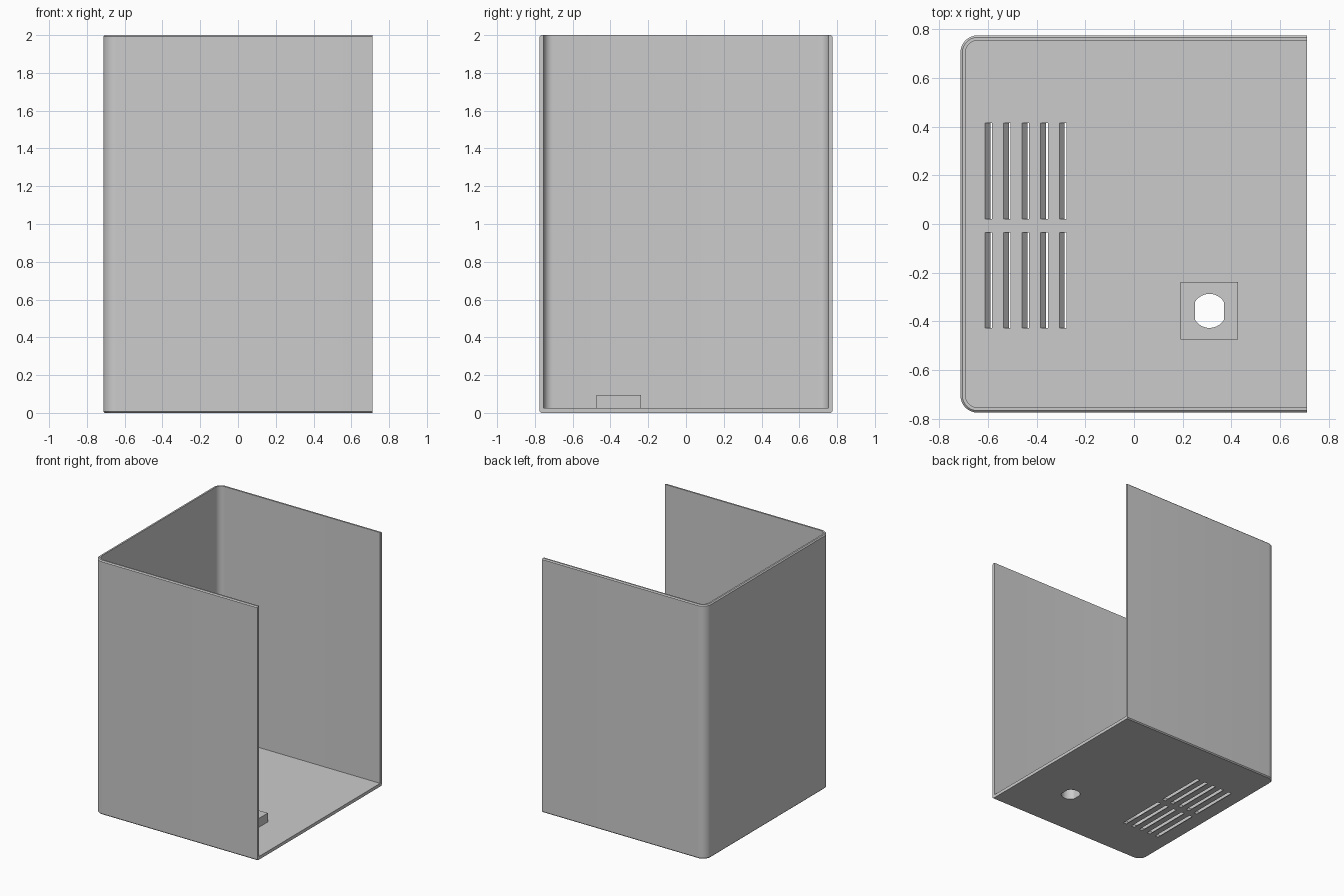
import bpy, bmesh, math

if "Cube" in bpy.data.objects:
    bpy.data.objects.remove(bpy.data.objects["Cube"])

X0, X1, Y = -0.713, 0.711, 0.775     # outer extents, open on the +x side
WALL, FLOOR, HEIGHT, RADIUS, EDGE = 0.021, 0.025, 2.0, 0.07, 0.008

grey = bpy.data.materials.new("light grey")
grey.diffuse_color = (0.6, 0.6, 0.6, 1)
grey.use_nodes = True
grey.node_tree.nodes["Principled BSDF"].inputs["Base Color"].default_value = grey.diffuse_color


def finish(name, bm):
    bmesh.ops.recalc_face_normals(bm, faces=bm.faces)
    mesh = bpy.data.meshes.new(name)
    bm.to_mesh(mesh)
    bm.free()
    mesh.materials.append(grey)
    ob = bpy.data.objects.new(name, mesh)
    bpy.context.collection.objects.link(ob)
    return ob


def outline(inset, z):
    """U-shaped wall line with two rounded corners, open towards +x."""
    r, cx, cy = RADIUS - inset, X0 + RADIUS, Y - RADIUS
    pts = [(X1, inset - Y, z)]
    for sy, start in ((-1, 270), (1, 180)):
        for i in range(9):
            a = math.radians(start - 90 * i / 8)
            pts.append((cx + r * math.cos(a), sy * cy + r * math.sin(a), z))
    return pts + [(X1, Y - inset, z)]


def prism(name, bottom, top):
    """Solid between two matching polygons."""
    bm = bmesh.new()
    b = [bm.verts.new(p) for p in bottom]
    t = [bm.verts.new(p) for p in top]
    bm.faces.new(b)
    bm.faces.new(t)
    for i in range(len(b)):
        j = (i + 1) % len(b)
        bm.faces.new((b[i], b[j], t[j], t[i]))
    return finish(name, bm)


def rect(x0, x1, y0, y1, z):
    return [(x0, y0, z), (x1, y0, z), (x1, y1, z), (x0, y1, z)]


# Shell: outer wall with chamfered rims, inner wall and floor
bm = bmesh.new()
sections = ((EDGE, 0), (0, EDGE), (0, HEIGHT - EDGE), (EDGE, HEIGHT),
            (WALL, HEIGHT), (WALL, FLOOR))
rings = [[bm.verts.new(p) for p in outline(*s)] for s in sections]
for a, b in zip(rings, rings[1:]):
    for i in range(len(a) - 1):
        bm.faces.new((a[i], a[i + 1], b[i + 1], b[i]))
bm.faces.new(rings[0])
bm.faces.new(rings[-1])
bm.faces.new([r[0] for r in rings] + [r[-1] for r in reversed(rings)])
shell = finish("enclosure_shell", bm)


def combine(tool, operation):
    bpy.context.view_layer.objects.active = shell
    mod = shell.modifiers.new("cut", 'BOOLEAN')
    mod.operation, mod.object, mod.solver = operation, tool, 'EXACT'
    bpy.ops.object.modifier_apply(modifier=mod.name)
    bpy.data.objects.remove(tool)


# Square boss on the floor
combine(prism("boss", rect(0.192, 0.428, -0.475, -0.239, 0.01),
              rect(0.192, 0.428, -0.475, -0.239, 0.095)), 'UNION')

# Round hole with two flats through boss and floor
hole = []
for k in range(48):
    a = math.tau * (k + 0.5) / 48
    hole.append((0.31 + max(-0.06, min(0.06, 0.07 * math.cos(a))),
                 -0.357 + 0.07 * math.sin(a)))
combine(prism("hole_cutter", [(x, y, -0.05) for x, y in hole],
              [(x, y, 0.15) for x, y in hole]), 'DIFFERENCE')

# Slanted vent slots, two rows of five
for y0, y1 in ((0.02, 0.415), (-0.427, -0.034)):
    for i in range(5):
        x, lean = -0.612 + 0.0763 * i, 0.88
        low, high = -0.02, 0.06
        xa, xb = x + lean * (FLOOR - low), x + lean * (FLOOR - high)
        combine(prism("slot_cutter", rect(xa, xa + 0.029, y0, y1, low),
                      rect(xb, xb + 0.029, y0, y1, high)), 'DIFFERENCE')

# Smooth rounded corners, crisp edges elsewhere
bpy.ops.object.select_all(action='DESELECT')
shell.select_set(True)
bpy.context.view_layer.objects.active = shell
bpy.ops.object.shade_smooth_by_angle(angle=math.radians(30))
